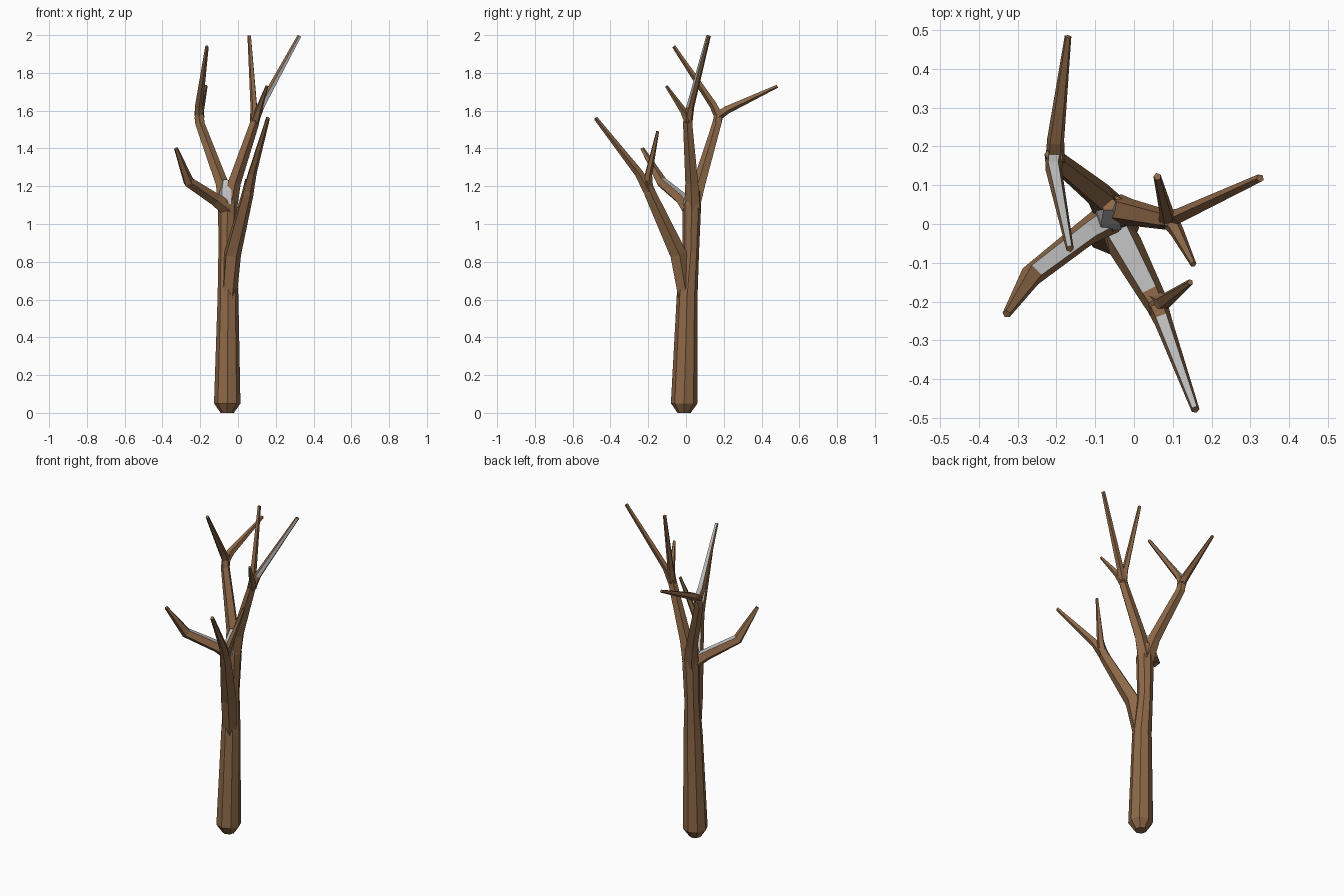
import bpy, bmesh, math
from mathutils import Vector

cube = bpy.data.objects.get("Cube")
if cube:
    bpy.data.objects.remove(cube, do_unlink=True)


def make_material(name, rgb):
    m = bpy.data.materials.new(name)
    m.use_nodes = True
    m.diffuse_color = (*rgb, 1)
    b = m.node_tree.nodes["Principled BSDF"]
    b.inputs["Base Color"].default_value = (*rgb, 1)
    b.inputs["Roughness"].default_value = 0.9
    return m


bark = make_material("bark_brown", (0.27, 0.14, 0.065))
snow = make_material("pale_grey", (0.52, 0.52, 0.52))
UP = Vector((0, 0, 1))
FRONT = Vector((0, -1, 0))


def limb(name, path, sides=5, face_dir=UP, pale=(), pale_faces=(0,)):
    """Tapered faceted tube; path holds (x, y, z, radius).
    Face 0 of each segment looks along face_dir; segments in pale are lighter there."""
    pts = [Vector(p[:3]) for p in path]
    bm = bmesh.new()
    rings = []
    for i, p in enumerate(path):
        before = (pts[i] - pts[i - 1]).normalized() if i else Vector()
        after = (pts[i + 1] - pts[i]).normalized() if i + 1 < len(pts) else Vector()
        axis = (before + after).normalized()
        u = (face_dir - axis * face_dir.dot(axis)).normalized()
        v = axis.cross(u)
        ring = []
        for k in range(sides):
            a = math.tau * (k - 0.5) / sides
            ring.append(bm.verts.new(pts[i] + p[3] * (u * math.cos(a) + v * math.sin(a))))
        rings.append(ring)
    for i in range(len(rings) - 1):
        for k in range(sides):
            n = (k + 1) % sides
            f = bm.faces.new((rings[i][k], rings[i][n], rings[i + 1][n], rings[i + 1][k]))
            f.material_index = int(i in pale and k in pale_faces)
    bm.faces.new(rings[0][::-1])
    bm.faces.new(rings[-1])
    bmesh.ops.recalc_face_normals(bm, faces=bm.faces)
    me = bpy.data.meshes.new(name)
    bm.to_mesh(me)
    bm.free()
    me.materials.append(bark)
    me.materials.append(snow)
    ob = bpy.data.objects.new(name, me)
    bpy.context.collection.objects.link(ob)
    return ob


# Trunk with a chamfered foot
limb("trunk", [(-.057, -.01, 0, .035), (-.057, -.01, .05, .07), (-.053, .006, .62, .055),
               (-.06, .025, .85, .044), (-.055, .03, 1.1, .05), (-.055, .042, 1.18, .034)],
     sides=8, face_dir=Vector((math.sin(math.pi / 8), -math.cos(math.pi / 8), 0)))

# Low front bough and its two twigs
limb("front_bough", [(-.05, 0, .6, .042), (-.03, -.042, .84, .047),
                     (.05, -.19, 1.16, .033), (.062, -.215, 1.23, .028)], pale=(1,))
limb("front_bough_long_twig", [(.055, -.2, 1.18, .03), (.075, -.25, 1.27, .024),
                               (.158, -.478, 1.56, .011)], pale=(1,))
limb("front_bough_short_twig", [(.055, -.2, 1.18, .028), (.077, -.2, 1.26, .021),
                                (.145, -.15, 1.49, .008)])

# Right bough, bent upward at the elbow
limb("right_bough", [(-.055, .02, 1.08, .045), (-.12, -.02, 1.13, .035), (-.262, -.13, 1.222, .03),
                     (-.328, -.232, 1.4, .011)], pale=(0, 1))

# Back bough and its two twigs
limb("back_bough", [(-.06, .035, 1.08, .045), (-.085, .07, 1.21, .036),
                    (-.202, .165, 1.53, .026), (-.205, .178, 1.6, .026)])
limb("back_bough_long_twig", [(-.203, .165, 1.57, .026), (-.202, .215, 1.605, .023),
                              (-.17, .483, 1.73, .009)])
limb("back_bough_tall_twig", [(-.204, .18, 1.56, .026), (-.207, .145, 1.63, .022),
                              (-.165, -.064, 1.94, .01)], pale=(0, 1))

# Left bough and its three twigs
limb("left_bough", [(-.05, .035, 1.08, .045), (-.02, .032, 1.22, .036),
                    (.085, .01, 1.53, .026), (.097, .01, 1.59, .023)])
limb("left_bough_outer_twig", [(.088, .01, 1.54, .025), (.12, .022, 1.62, .02),
                               (.325, .118, 1.995, .011)],
     face_dir=Vector((.5, -.85, 0)), pale=(1,))
limb("left_bough_back_twig", [(.088, .01, 1.54, .025), (.085, .025, 1.62, .019),
                              (.06, .122, 1.997, .01)])
limb("left_bough_front_twig", [(.09, .012, 1.54, .024), (.108, -.015, 1.6, .019),
                               (.153, -.104, 1.73, .008)])

# Pale web filling the crotch between the upper boughs
limb("upper_crotch", [(-.06, .02, 1.1, .045), (-.06, .032, 1.17, .042), (-.066, .052, 1.23, .02)],
     face_dir=FRONT, pale=(0, 1), pale_faces=range(5))
